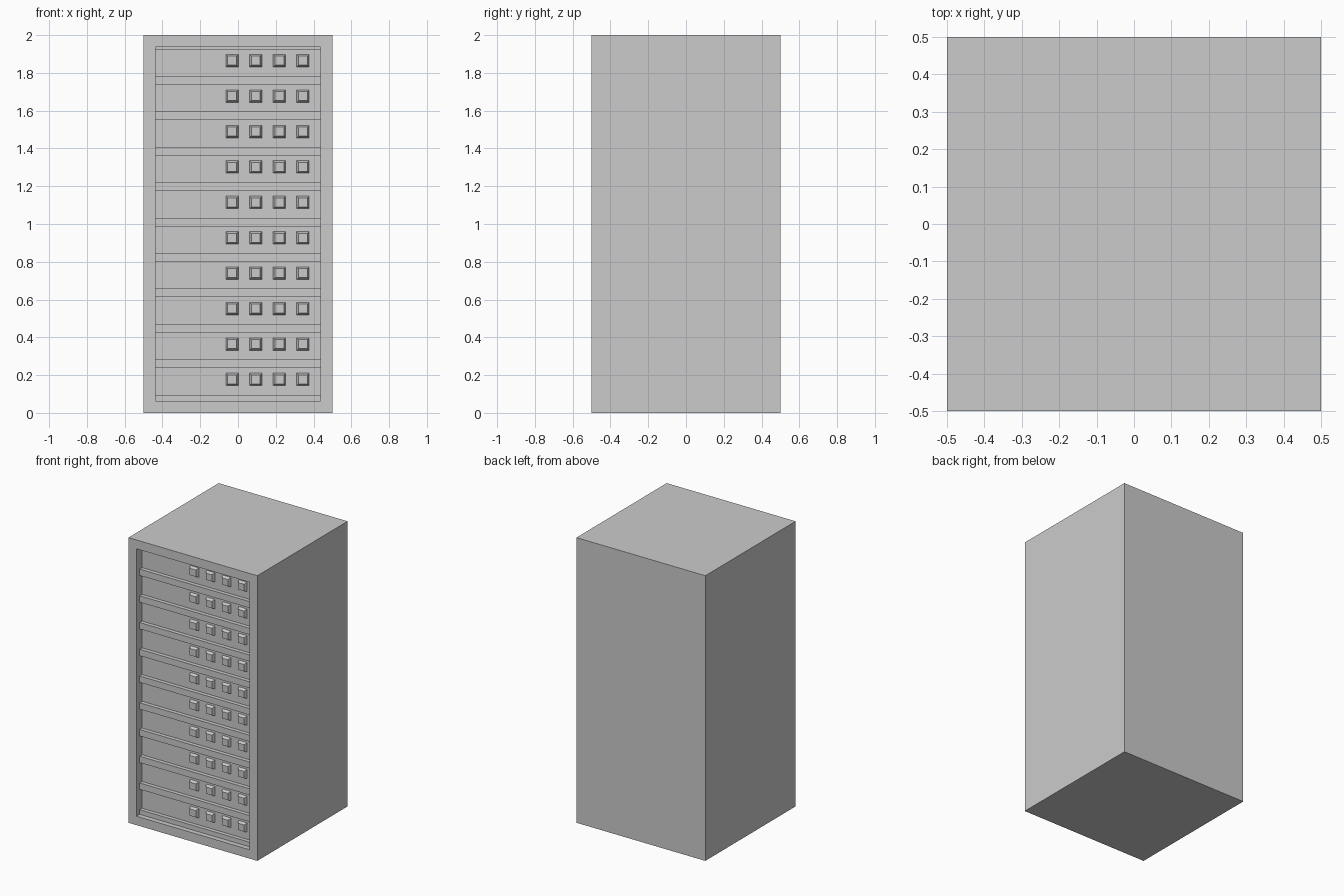
import bpy, bmesh
from mathutils import Matrix, Vector

if "Cube" in bpy.data.objects:
    bpy.data.objects.remove(bpy.data.objects["Cube"])

FRAME = 0.0625       # width of the border round the front
RECESS = 0.0625      # depth of the back panel
PITCH = 0.1875       # height of one rack unit
PANEL_Y = -0.5 + RECESS


def finish(name, bm):
    bmesh.ops.recalc_face_normals(bm, faces=bm.faces)
    mesh = bpy.data.meshes.new(name)
    bm.to_mesh(mesh)
    bm.free()
    obj = bpy.data.objects.new(name, mesh)
    bpy.context.collection.objects.link(obj)
    return obj


def add_box(bm, lo, hi):
    lo, hi = Vector(lo), Vector(hi)
    m = Matrix.Translation((lo + hi) / 2) @ Matrix.Diagonal((*(hi - lo), 1))
    return bmesh.ops.create_cube(bm, size=1, matrix=m)["verts"]


# Cabinet: a tall box with its front face inset, then pushed in
bm = bmesh.new()
add_box(bm, (-0.5, -0.5, 0), (0.5, 0.5, 2))
bm.normal_update()
face = min(bm.faces, key=lambda f: f.calc_center_median().y)
face = bmesh.ops.extrude_discrete_faces(bm, faces=[face])["faces"][0]
for v in face.verts:
    v.co.x += -FRAME if v.co.x > 0 else FRAME
    v.co.z += -FRAME if v.co.z > 1 else FRAME
face = bmesh.ops.extrude_discrete_faces(bm, faces=[face])["faces"][0]
for v in face.verts:
    v.co.y = PANEL_Y
finish("cabinet", bm)

# Shelf bars between the units, the end ones cut off by the border
for i in range(11):
    z = 0.05 + i * PITCH
    bm = bmesh.new()
    add_box(bm, (-0.5 + FRAME, -0.465, max(z, FRAME)),
            (0.5 - FRAME, PANEL_Y, min(z + 0.045, 2 - FRAME)))
    finish(f"shelf_bar_{i + 1}", bm)

# Four tapered square buttons on every unit
for i in range(10):
    bm = bmesh.new()
    for k in range(4):
        x, z = -0.031 + 0.125 * k, 0.177 + i * PITCH
        verts = add_box(bm, (x - 0.033, PANEL_Y - 0.02, z - 0.033),
                        (x + 0.033, PANEL_Y, z + 0.033))
        for v in verts:
            if v.co.y < PANEL_Y - 0.01:
                v.co.x = x + (v.co.x - x) * 0.72
                v.co.z = z + (v.co.z - z) * 0.72
    finish(f"button_row_{i + 1}", bm)
